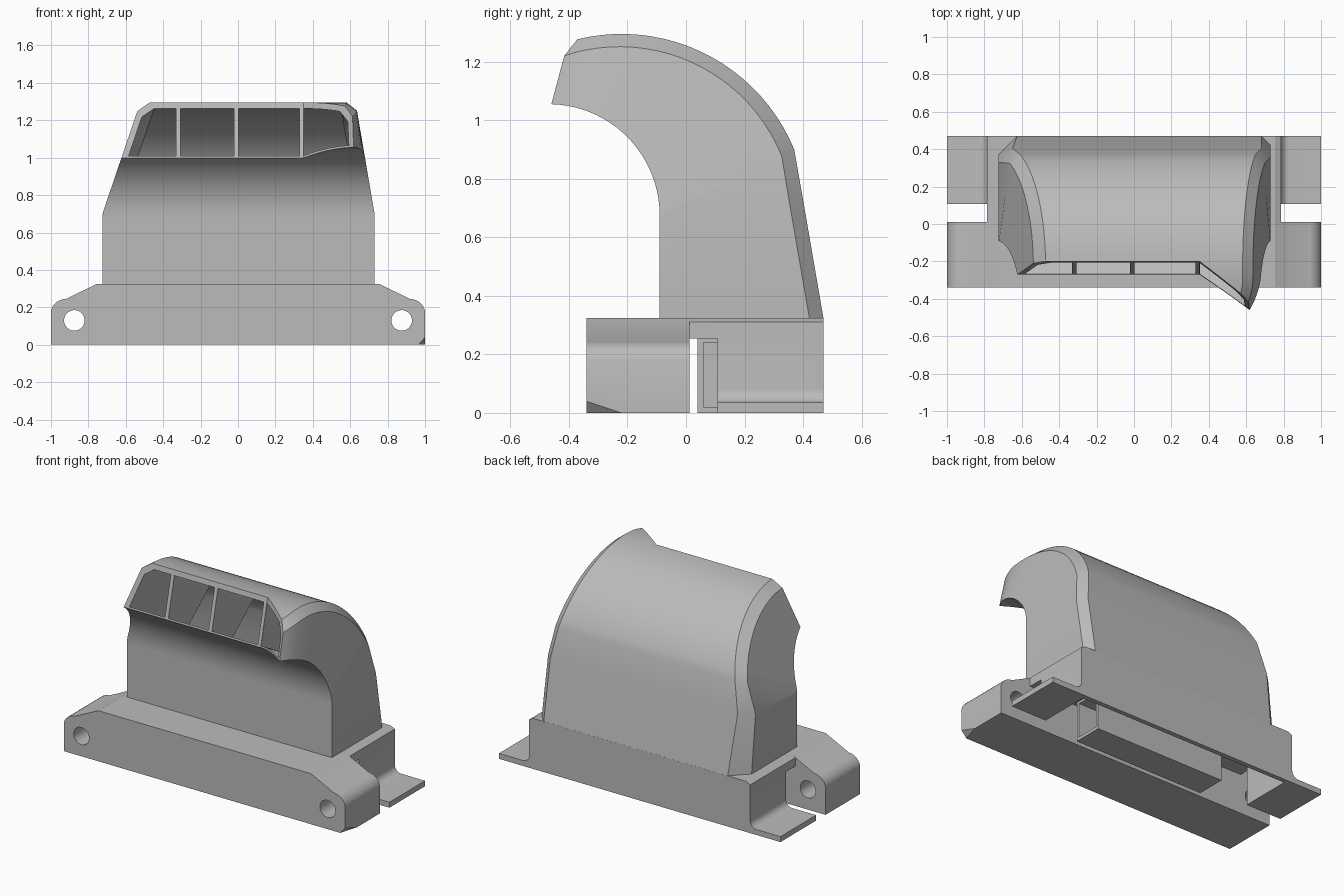
import bpy, bmesh
from math import radians, cos, sin, pi
from mathutils import Vector

cube = bpy.data.objects.get("Cube")
if cube:
    bpy.data.objects.remove(cube, do_unlink=True)

grey = bpy.data.materials.new("light grey plastic")
grey.use_nodes = True
COLOUR = (0.5, 0.5, 0.5, 1)
grey.diffuse_color = COLOUR
grey.node_tree.nodes["Principled BSDF"].inputs["Base Color"].default_value = COLOUR


def finish(name, bm):
    bmesh.ops.recalc_face_normals(bm, faces=bm.faces)
    mesh = bpy.data.meshes.new(name)
    bm.to_mesh(mesh)
    bm.free()
    obj = bpy.data.objects.new(name, mesh)
    bpy.context.collection.objects.link(obj)
    mesh.materials.append(grey)
    return obj


def loft(bm, rings, closed=False):
    """Skin a list of point rings; cap the ends unless closed is set."""
    vs = [[bm.verts.new(p) for p in ring] for ring in rings]
    n = len(vs[0])
    for a, b in zip(vs, vs[1:]):
        for j in range(n):
            k = (j + 1) % n
            bm.faces.new((a[j], a[k], b[k], b[j]))
    if not closed:
        bm.faces.new(vs[0])
        bm.faces.new(vs[-1])
    return vs


def extrude_y(name, profile, y0, y1):
    bm = bmesh.new()
    loft(bm, [[(x, y, z) for x, z in profile] for y in (y0, y1)])
    return finish(name, bm)


def box(name, lo, hi):
    return extrude_y(name, [(lo[0], lo[2]), (hi[0], lo[2]), (hi[0], hi[2]), (lo[0], hi[2])],
                     lo[1], hi[1])


def mirrored(half):
    return half + [(-x, z) for x, z in reversed(half)]


def cut(obj, cutter):
    mod = obj.modifiers.new("cut", 'BOOLEAN')
    mod.operation = 'DIFFERENCE'
    mod.solver = 'EXACT'
    mod.object = cutter
    bpy.context.view_layer.objects.active = obj
    bpy.ops.object.modifier_apply(modifier=mod.name)


# Front mounting bar with rounded shoulders and one clipped corner
shoulder = [(0.93 + 0.07 * cos(a) - 0.01 * sin(a), 0.18 + 0.065 * sin(a))
            for a in [radians(d) for d in range(0, 91, 15)]]
bar_half = [(1, 0)] + shoulder + [(0.755, 0.325)]
bar = extrude_y("mounting_bar", mirrored(bar_half), -0.34, 0.012)
bm = bmesh.new()
bm.from_mesh(bar.data)
bmesh.ops.bisect_plane(bm, geom=bm.verts[:] + bm.edges[:] + bm.faces[:],
                       plane_co=(1, -0.34, 0.04),
                       plane_no=Vector((1 / 0.035, -1 / 0.12, -1 / 0.04)).normalized(),
                       clear_outer=True)
bmesh.ops.holes_fill(bm, edges=[e for e in bm.edges if e.is_boundary])
bmesh.ops.recalc_face_normals(bm, faces=bm.faces)
bm.to_mesh(bar.data)
bm.free()

# Screw holes in the bar
for s in (-1, 1):
    circle = [(s * 0.875 + 0.055 * cos(i * pi / 16), 0.13 + 0.055 * sin(i * pi / 16))
              for i in range(32)]
    drill = extrude_y("drill", circle, -0.5, 0.2)
    cut(bar, drill)
    bpy.data.objects.remove(drill, do_unlink=True)

# Rear housing: hollow channel with thin side flanges, back wall and roof lip
fillet = [(0.83 - 0.045 * sin(a), 0.08 - 0.045 * cos(a))
          for a in [radians(d) for d in range(0, 91, 15)]]
skin = [(1, 0), (1, 0.035)] + fillet + [(0.785, 0.31), (0.755, 0.325)]
channel = mirrored(skin) + [(-0.75, 0), (-0.75, 0.255), (0.75, 0.255), (0.75, 0)]
housing = extrude_y("rear_housing", channel, 0.108, 0.44)
back_wall = extrude_y("back_wall", mirrored(skin), 0.44, 0.47)
roof_lip = extrude_y("roof_lip", mirrored([(0.785, 0.255), (0.785, 0.31), (0.755, 0.325)]),
                     0.012, 0.108)

# Air box under the roof, with recessed ends
air_box = box("air_box", (-0.46, 0.04, 0.0), (0.46, 0.23, 0.258))
for s in (-1, 1):
    pocket = box("pocket", (s * 0.46 - 0.2, 0.06, 0.02), (s * 0.46 + 0.2, 0.21, 0.24))
    cut(air_box, pocket)
    bpy.data.objects.remove(pocket, do_unlink=True)

# Hood path: pairs of (y, z) points on the throat side and on the crown side
STEPS = 24
path = [(Vector((-0.09, 0.322)), Vector((0.47, 0.322))),
        (Vector((-0.09, 0.675)), Vector((0.405, 0.70)))]
for i in range(STEPS + 1):
    u = i / STEPS
    a, b = radians(1 + 95 * u), radians(22.4 + 93 * u)
    path.append((Vector((-0.47 + 0.38 * cos(a), 0.675 + 0.38 * sin(a))),
                 Vector((-0.22 + 0.638 * cos(b), 0.657 + 0.638 * sin(b)))))


def left_x(p):
    return -0.725 + 0.34 * max(0, p.y - 0.7)


def right_x(p):
    return 0.73 - 0.17 * max(0, p.y - 0.7) - 1.6 * max(0, -0.28 - p.x) ** 2


def section(i, wall, floor, roof):
    """Six-sided slice of the hood, inset by the given thicknesses."""
    a, b = path[i]
    d = (b - a).normalized()
    a, b = a + d * floor, b - d * roof
    cl, cr = (0.1, 0.075)[i] if i < 2 else 0.05, 0.048
    l, r = b - d * cl, b - d * cr
    pts = [(left_x(a) + wall, a), (right_x(a) - wall, a), (right_x(r) - wall, r),
           (right_x(b) - wall - cr, b), (left_x(b) + wall + cl, b), (left_x(l) + wall, l)]
    return [(x, p.x, p.y) for x, p in pts]


# Hood shell
bm = bmesh.new()
outer = loft(bm, [section(i, 0, 0, 0) for i in range(len(path))], True)
inner = loft(bm, [section(i, 0.035, 0.012, 0.036) for i in range(len(path))], True)
for e in (0, -1):
    for j in range(6):
        k = (j + 1) % 6
        bm.faces.new((outer[e][j], outer[e][k], inner[e][k], inner[e][j]))
hood = finish("hood", bm)

# Vanes inside the mouth
vanes = []
for x in (-0.32, -0.01, 0.34):
    bm = bmesh.new()
    rings = []
    for a, b in path[8:]:
        d = (b - a).normalized()
        p, q = a + d * 0.006, b - d * 0.02
        rings.append([(x - 0.012, p.x, p.y), (x + 0.012, p.x, p.y),
                      (x + 0.012, q.x, q.y), (x - 0.012, q.x, q.y)])
    loft(bm, rings)
    vanes.append(finish("mouth_vane", bm))

# Trim the mouth with a leaning cutter that leaves a forward beak on one side
outline = [(-1, -0.27), (0.35, -0.27), (0.62, -0.475), (0.9, -0.69), (0.9, -1.2), (-1, -1.2)]
bm = bmesh.new()
loft(bm, [[(x, y + 0.24 * (z - 1), z) for x, y in outline] for z in (0.9, 1.5)])
trimmer = finish("mouth_trimmer", bm)
for obj in [hood] + vanes:
    cut(obj, trimmer)
bpy.data.objects.remove(trimmer, do_unlink=True)

# Smooth the curved surfaces, keep hard edges
bpy.ops.object.select_all(action='DESELECT')
for obj in [bar, housing, hood]:
    obj.select_set(True)
    bpy.context.view_layer.objects.active = obj
bpy.ops.object.shade_smooth_by_angle(angle=radians(20))
